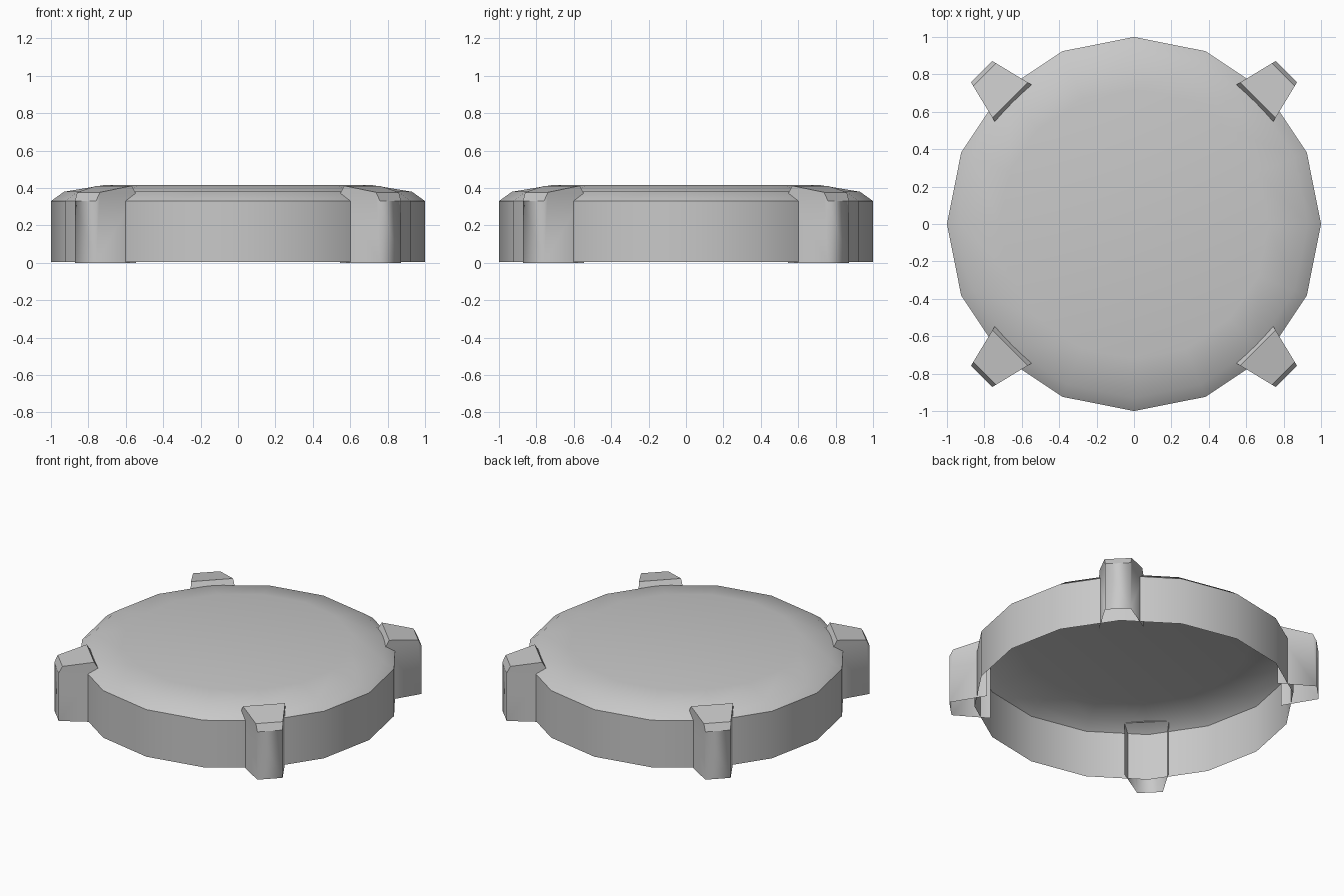
import bpy, bmesh, math
from mathutils import Matrix

cube = bpy.data.objects.get("Cube")
if cube:
    bpy.data.objects.remove(cube, do_unlink=True)

grey = bpy.data.materials.new("plain_grey")
grey.use_nodes = True
grey.diffuse_color = (0.58, 0.58, 0.58, 1)
grey.node_tree.nodes["Principled BSDF"].inputs["Base Color"].default_value = grey.diffuse_color


def finish(bm, name):
    mesh = bpy.data.meshes.new(name)
    bm.to_mesh(mesh)
    bm.free()
    mesh.materials.append(grey)
    obj = bpy.data.objects.new(name, mesh)
    bpy.context.collection.objects.link(obj)
    return obj


def cap_shell():
    """Open-bottomed sixteen-sided cap made of stacked rings."""
    sides = 16
    profile = [(1.0, 0.005), (1.0, 0.33), (0.93, 0.38), (0.72, 0.415)]
    bm = bmesh.new()
    rings = []
    for r, z in profile:
        angles = [math.tau * i / sides for i in range(sides)]
        rings.append([bm.verts.new((r * math.cos(a), r * math.sin(a), z)) for a in angles])
    for low, high in zip(rings, rings[1:]):
        for i in range(sides):
            j = (i + 1) % sides
            bm.faces.new((low[i], low[j], high[j], high[i]))
    bm.faces.new(rings[-1])
    obj = finish(bm, "cap_shell")
    bpy.ops.object.select_all(action="DESELECT")
    obj.select_set(True)
    bpy.context.view_layer.objects.active = obj
    bpy.ops.object.shade_smooth_by_angle(angle=math.radians(40))


def clamp(name, angle):
    """Hollow tapered channel hooked over the rim, open below and inside."""
    inner, outer, shoulder = 0.912, 1.153, 0.33
    profile = [(inner, 0), (outer, 0), (outer, shoulder),
               (1.13, 0.377), (0.937, 0.412), (inner, 0.37)]

    def half_width(r):
        return 0.14 - 0.06 * (r - inner) / (outer - inner)

    bm = bmesh.new()
    left, right = ([bm.verts.new((r, s * half_width(r), z)) for r, z in profile] for s in (1, -1))
    bm.faces.new(left)
    bm.faces.new(right)
    for i in range(1, len(profile) - 1):
        bm.faces.new((left[i], left[i + 1], right[i + 1], right[i]))
    bmesh.ops.recalc_face_normals(bm, faces=bm.faces)
    # Outward direction on the front face
    bm.faces.ensure_lookup_table()
    bm.normal_update()
    if bm.faces[2].normal.x < 0:
        bmesh.ops.reverse_faces(bm, faces=bm.faces)
    # Soft upright corners, crisp edges around the top
    for f in bm.faces:
        f.smooth = True
    for e in bm.edges:
        e.smooth = not all(v.co.z > shoulder - 0.01 for v in e.verts)
    bmesh.ops.transform(bm, matrix=Matrix.Rotation(angle, 4, "Z"), verts=bm.verts)
    finish(bm, name)


cap_shell()
for k, corner in enumerate(("back_left", "back_right", "front_right", "front_left")):
    clamp(corner + "_clamp", math.radians(45 + 90 * k))
